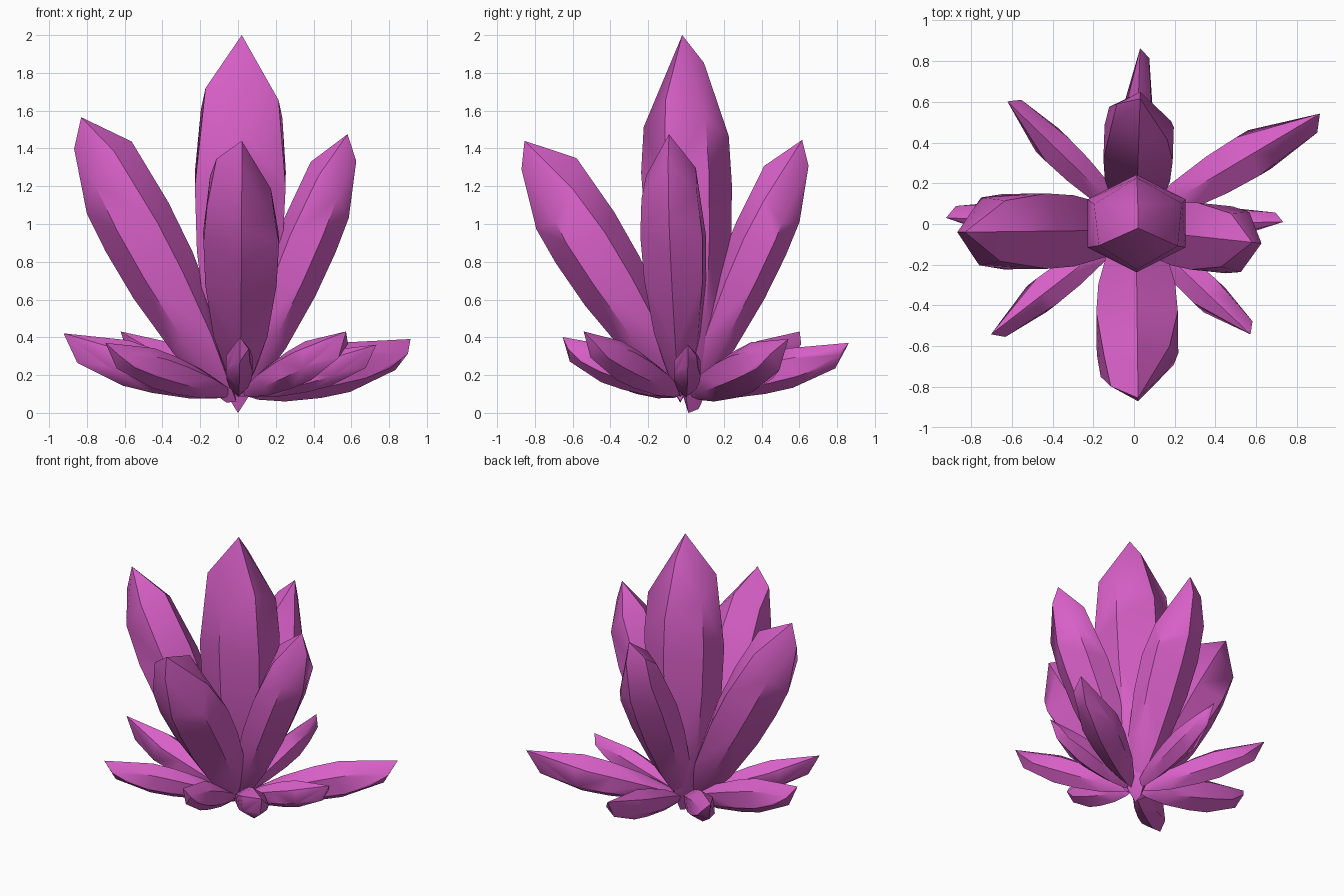
import bpy, bmesh, math
from mathutils import Vector

if "Cube" in bpy.data.objects:
    bpy.data.objects.remove(bpy.data.objects["Cube"])

mat = bpy.data.materials.new("orchid crystal")
mat.diffuse_color = (0.68, 0.115, 0.57, 1)
mat.use_nodes = True
mat.node_tree.nodes["Principled BSDF"].inputs["Base Color"].default_value = mat.diffuse_color

# Shoulder vertices (angle from inner side, radius, height fraction)
SHOULDER = [(0, 0.95, 0.86), (60, 0.86, 0.83), (120, 0.95, 0.78),
            (180, 1.0, 0.73), (240, 0.92, 0.80), (300, 0.82, 0.86)]
# Slimmer shoulder of the low outer crystals
LOW_SHOULDER = [(0, 0.85, 0.72), (60, 0.85, 0.76), (120, 0.8, 0.80),
                (180, 0.62, 0.88), (240, 0.8, 0.80), (300, 0.85, 0.76)]
# Body rings (height fraction, radius)
RINGS = [(0.09, 0.38), (0.24, 0.74), (0.45, 0.98), (0.62, 1.04)]


def crystal(name, base, tip, ru, rv, out=None, tip_v=0.0, side=0, inner_t=0.86, low=False):
    """Six-sided faceted crystal; ru = sideways radius, rv = radius in the lean plane.
    tip_v lifts the tip to the inner side, side = +-1 chips the point on one flank."""
    base, tip = Vector(base), Vector(tip)
    axis = tip - base
    out = Vector(out) if out else Vector((axis.x, axis.y, 0))
    w = axis.normalized()
    v = -(out - w * out.dot(w)).normalized()
    axis = axis - v * tip_v * rv       # keep the tip, tilt the body below it
    w = axis.normalized()
    v = -(out - w * out.dot(w)).normalized()
    u = w.cross(v)
    bm = bmesh.new()

    def add(deg, r, t):
        a = math.radians(deg)
        bm.verts.new(base + axis * t + u * (math.sin(a) * r * ru / 0.9) + v * (math.cos(a) * r * rv))

    for t, r in RINGS:
        for k in range(6):
            add(k * 60, r, t + 0.02 * (-1) ** k)
    for deg, r, t in (LOW_SHOULDER if low else SHOULDER):
        if deg == 0 and not low:
            t = inner_t
        if side * math.sin(math.radians(deg)) < -0.1:
            t -= 0.08
        add(deg, r, t)
    if side:
        add(90 * side, 0.6, 0.93)
    if not low:
        add(180, 0.48, 0.925)  # chipped outer ridge of the point
    add(0, tip_v, 1)           # tip
    add(0, 0.12, 0)            # root
    add(180, 0.12, 0.01)
    res = bmesh.ops.convex_hull(bm, input=bm.verts[:])
    junk = {g for g in res["geom_interior"] + res["geom_unused"] if isinstance(g, bmesh.types.BMVert)}
    bmesh.ops.delete(bm, geom=list(junk), context='VERTS')
    bmesh.ops.recalc_face_normals(bm, faces=bm.faces[:])
    me = bpy.data.meshes.new(name)
    bm.to_mesh(me)
    bm.free()
    me.materials.append(mat)
    ob = bpy.data.objects.new(name, me)
    bpy.context.collection.objects.link(ob)
    bpy.ops.object.select_all(action='DESELECT')
    ob.select_set(True)
    bpy.context.view_layer.objects.active = ob
    bpy.ops.object.shade_smooth_by_angle(angle=math.radians(36))


# Tall central crystal
crystal("centre_crystal", (0, 0.04, 0), (0.02, -0.02, 2.0), 0.24, 0.23, out=(0, 1, 0), inner_t=0.76)

# Four leaning crystals
crystal("left_crystal", (-0.03, -0.03, 0.05), (-0.83, -0.04, 1.565), 0.185, 0.20, tip_v=0.08)
crystal("right_crystal", (0.02, -0.03, 0.08), (0.58, -0.09, 1.475), 0.165, 0.155, tip_v=0.15)
crystal("front_crystal", (0.01, -0.01, 0.09), (0.02, -0.855, 1.44), 0.20, 0.195, side=1)
crystal("back_crystal", (0.01, 0.02, 0.08), (0.03, 0.615, 1.445), 0.17, 0.15, tip_v=0.1, side=-1)

# Low outer crystals: tip, side radius, vertical radius, chipped flank
LOW = {
    "low_back_right": ((0.91, 0.54, 0.39), 0.11, 0.125, 1),
    "low_back_left": ((-0.62, 0.60, 0.43), 0.08, 0.10, 1),
    "low_front_left": ((-0.70, -0.54, 0.37), 0.08, 0.10, -1),
    "low_front_right": ((0.57, -0.54, 0.43), 0.08, 0.10, -1),
    "low_left": ((-0.92, 0.03, 0.42), 0.09, 0.115, 1),
    "low_right": ((0.73, 0.01, 0.36), 0.07, 0.09, -1),
    "low_back": ((0.03, 0.86, 0.37), 0.07, 0.10, 1),
    "low_front": ((0.01, -0.65, 0.40), 0.07, 0.095, -1),
}
for name, (tip, ru, rv, side) in LOW.items():
    crystal(name, (tip[0] * 0.04, tip[1] * 0.04, 0.10), tip, ru, rv, tip_v=0.5, side=side, low=True)
